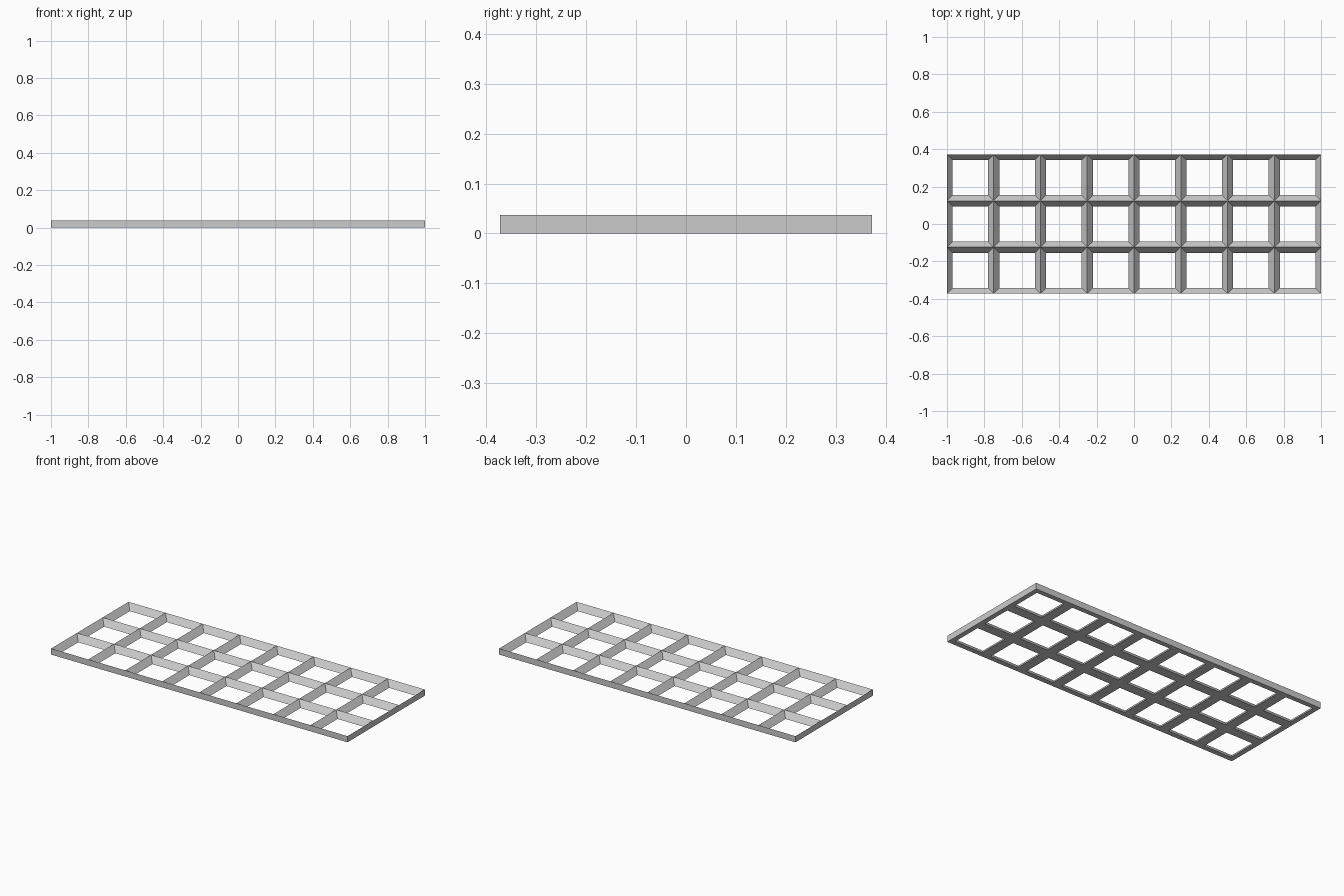
import bpy, bmesh
from mathutils import Matrix

HEIGHT = 0.0373
HALF_DEPTH = 0.3725
RIB = 0.03          # half width of a rib at its base
COLUMNS, ROWS = 8, 3

cube = bpy.data.objects.get("Cube")
if cube:
    bpy.data.objects.remove(cube, do_unlink=True)

grey = bpy.data.materials.new("plain grey")
grey.use_nodes = True
colour = (0.6, 0.6, 0.6, 1)
grey.diffuse_color = colour
grey.node_tree.nodes["Principled BSDF"].inputs["Base Color"].default_value = colour


def add_pierced_grid(bm, z, drop):
    """Grid of cells, each inset to an opening that lies lower by drop."""
    matrix = Matrix.Translation((0, 0, z)) @ Matrix.Diagonal((1, HALF_DEPTH, 1, 1))
    verts = bmesh.ops.create_grid(bm, x_segments=COLUMNS, y_segments=ROWS,
                                  size=1, matrix=matrix)["verts"]
    cells = list({f for v in verts for f in v.link_faces})
    bm.normal_update()
    bmesh.ops.inset_individual(bm, faces=cells, thickness=RIB, depth=-drop,
                               use_even_offset=True)
    bmesh.ops.delete(bm, geom=cells, context='FACES')


bm = bmesh.new()
# Sloping rib sides with sharp ridges, and the flat underside
add_pierced_grid(bm, HEIGHT, HEIGHT)
add_pierced_grid(bm, 0, 0)
bmesh.ops.remove_doubles(bm, verts=bm.verts[:], dist=0.0005)
# Upright outer walls
rim = [e for e in bm.edges if e.is_boundary]
bmesh.ops.bridge_loops(bm, edges=rim)
bmesh.ops.recalc_face_normals(bm, faces=bm.faces[:])

mesh = bpy.data.meshes.new("grid_frame")
bm.to_mesh(mesh)
bm.free()
mesh.materials.append(grey)
frame = bpy.data.objects.new("grid_frame", mesh)
bpy.context.collection.objects.link(frame)
